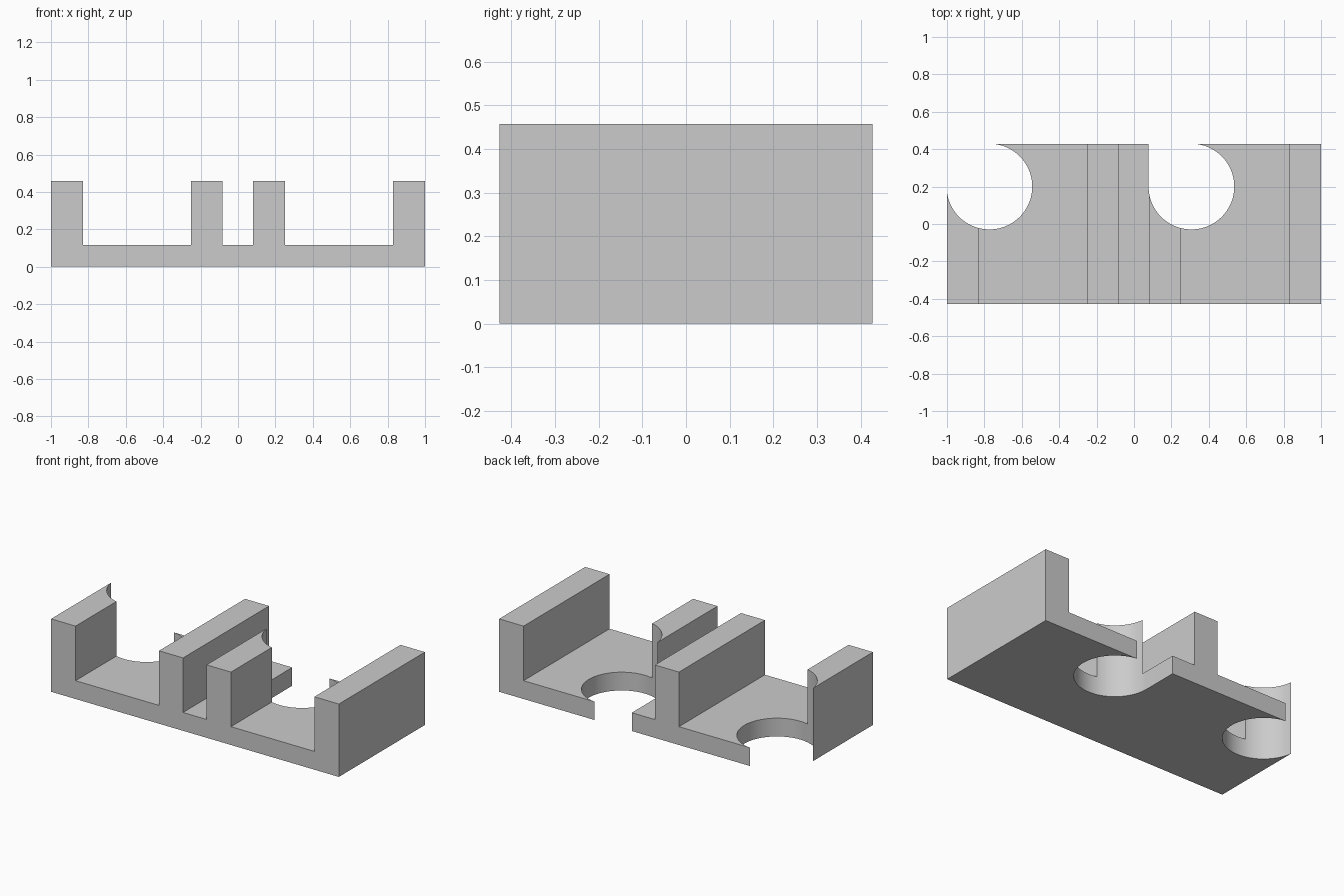
import bpy
import bmesh
import math

default = bpy.data.objects.get("Cube")
if default:
    bpy.data.objects.remove(default, do_unlink=True)

DEPTH, TOP, FLOOR = 0.427, 0.458, 0.115
RADIUS, CUT_Y = 0.229, 0.2

grey = bpy.data.materials.new("plain grey")
grey.use_nodes = True
colour = (0.6, 0.6, 0.6, 1)
grey.diffuse_color = colour
grey.node_tree.nodes["Principled BSDF"].inputs["Base Color"].default_value = colour


def prism(name, outline, direction):
    """Extrude a closed outline of points into a solid."""
    bm = bmesh.new()
    face = bm.faces.new([bm.verts.new(p) for p in outline])
    extruded = bmesh.ops.extrude_face_region(bm, geom=[face])["geom"]
    moved = [v for v in extruded if isinstance(v, bmesh.types.BMVert)]
    bmesh.ops.translate(bm, verts=moved, vec=direction)
    bmesh.ops.recalc_face_normals(bm, faces=bm.faces)
    mesh = bpy.data.meshes.new(name)
    bm.to_mesh(mesh)
    bm.free()
    mesh.materials.append(grey)
    obj = bpy.data.objects.new(name, mesh)
    bpy.context.collection.objects.link(obj)
    return obj


# Channelled base: floor with four upright ribs, extruded front to back
ribs = [(-1, -0.83), (-0.25, -0.083), (0.08, 0.25), (0.83, 1)]
profile = [(1, 0), (-1, 0)]
for left, right in ribs:
    profile += [(left, FLOOR), (left, TOP), (right, TOP), (right, FLOOR)]
profile = profile[:2] + profile[3:-1]
base = prism("channel_base", [(x, -DEPTH, z) for x, z in profile], (0, 2 * DEPTH, 0))

# Round notches, open to the back on their left half
for i, cx in enumerate((-0.773, 0.307)):
    steps = 72
    angles = [math.pi + 1.5 * math.pi * s / steps for s in range(steps + 1)]
    outline = [(cx + RADIUS * math.cos(a), CUT_Y + RADIUS * math.sin(a), -0.1) for a in angles]
    outline.append((cx - RADIUS, CUT_Y + RADIUS, -0.1))
    cutter = prism(f"notch_cutter_{i + 1}", outline, (0, 0, 0.8))
    cutter.hide_render = True
    cutter.hide_viewport = True
    cut = base.modifiers.new(f"notch_{i + 1}", "BOOLEAN")
    cut.operation = "DIFFERENCE"
    cut.solver = "EXACT"
    cut.object = cutter

# Apply the cuts, then smooth only the round walls
bpy.context.view_layer.objects.active = base
base.select_set(True)
for name in [m.name for m in base.modifiers]:
    bpy.ops.object.modifier_apply(modifier=name)
for obj in [o for o in bpy.data.objects if o.name.startswith("notch_cutter")]:
    bpy.data.objects.remove(obj, do_unlink=True)
bpy.ops.object.shade_smooth_by_angle(angle=math.radians(30))
